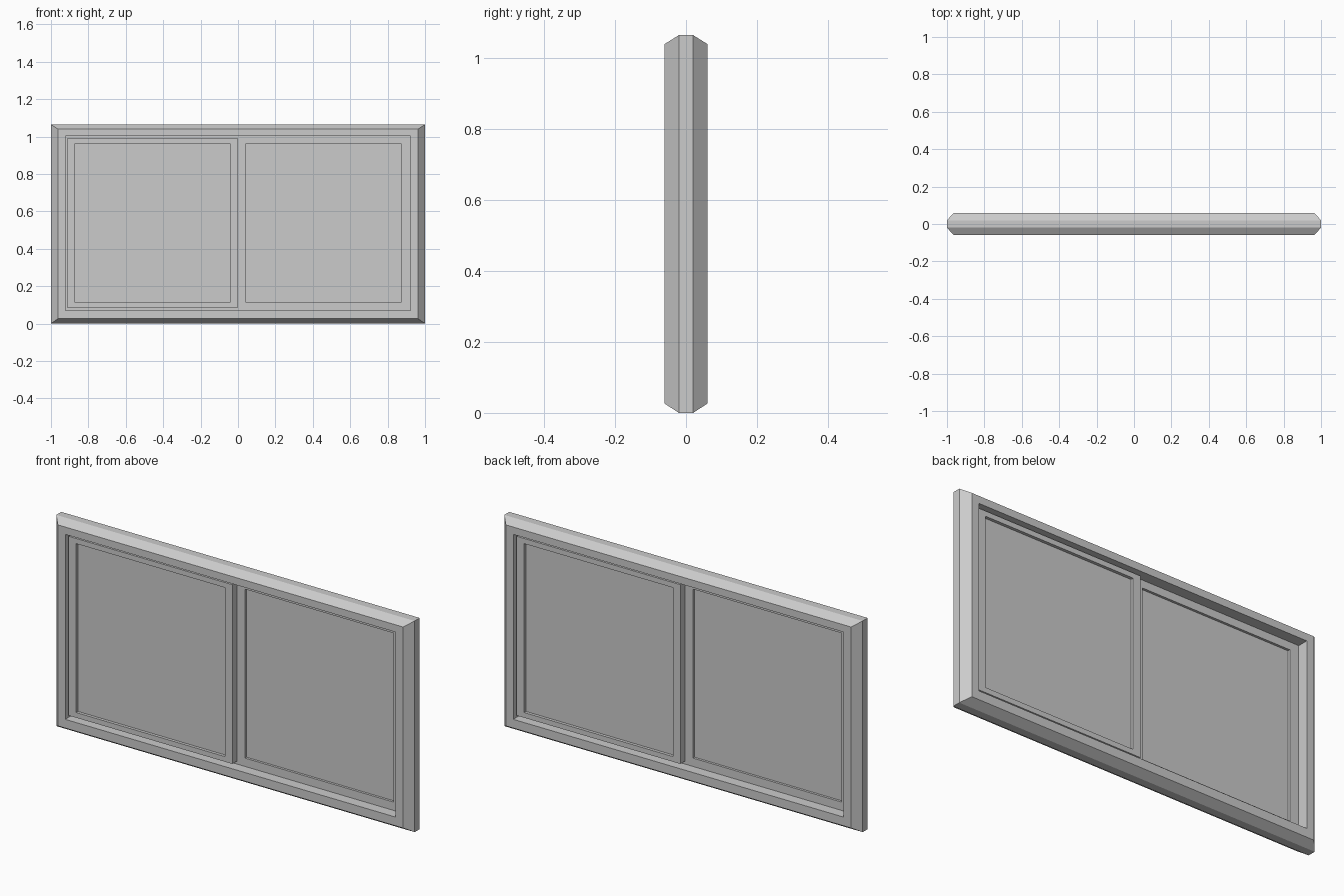
import bpy
import bmesh

if "Cube" in bpy.data.objects:
    bpy.data.objects.remove(bpy.data.objects["Cube"])


def rect_ring(name, rects):
    """Closed rectangular ring; each rect is (x0, x1, z0, z1, y) around the profile."""
    bm = bmesh.new()
    loops = []
    for x0, x1, z0, z1, y in rects:
        corners = [(x0, z0), (x1, z0), (x1, z1), (x0, z1)]
        loops.append([bm.verts.new((x, y, z)) for x, z in corners])
    for i, a in enumerate(loops):
        b = loops[(i + 1) % len(loops)]
        for k in range(4):
            n = (k + 1) % 4
            bm.faces.new((a[k], a[n], b[n], b[k]))
    bmesh.ops.recalc_face_normals(bm, faces=bm.faces)
    return finish(name, bm)


def box(name, x0, x1, y0, y1, z0, z1):
    bm = bmesh.new()
    bmesh.ops.create_cube(bm, size=1)
    for v in bm.verts:
        v.co = ((x0 + x1) / 2 + v.co.x * (x1 - x0),
                (y0 + y1) / 2 + v.co.y * (y1 - y0),
                (z0 + z1) / 2 + v.co.z * (z1 - z0))
    return finish(name, bm)


def finish(name, bm):
    mesh = bpy.data.meshes.new(name)
    bm.to_mesh(mesh)
    bm.free()
    obj = bpy.data.objects.new(name, mesh)
    bpy.context.collection.objects.link(obj)
    return obj


# Outer frame: chamfered outside, stepped inside with a central guide tongue
outer = (-1, 1, 0, 1.065)
face = (-0.963, 0.963, 0.026, 1.04)
opening = (-0.922, 0.922, 0.07, 1.003)
tongue = (-0.90, 0.90, 0.095, 0.98)
half = [(outer, 0.02), (face, 0.06), (opening, 0.06), (opening, 0.006), (tongue, 0.006)]
profile = [(*r, -y) for r, y in half] + [(*r, y) for r, y in reversed(half)]
rect_ring("window_frame", profile)

# Two sliding sashes: left one in the front track, right one in the back track
for label, s in (("front", 1), ("back", -1)):
    def span(a, b):
        return (a, b) if s > 0 else (-b, -a)

    sash = (*span(-0.914, 0.0), 0.086, 0.99)
    inner = (*span(-0.872, -0.042), 0.112, 0.964)
    y0, y1 = span(-0.045, 0.006)
    rect_ring(label + "_sash", [(*sash, y0), (*sash, y1), (*inner, y1), (*inner, y0)])

    # Glass pane set into the sash
    p0, p1 = span(-0.03, -0.006)
    box(label + "_pane", inner[0], inner[1], p0, p1, inner[2], inner[3])
